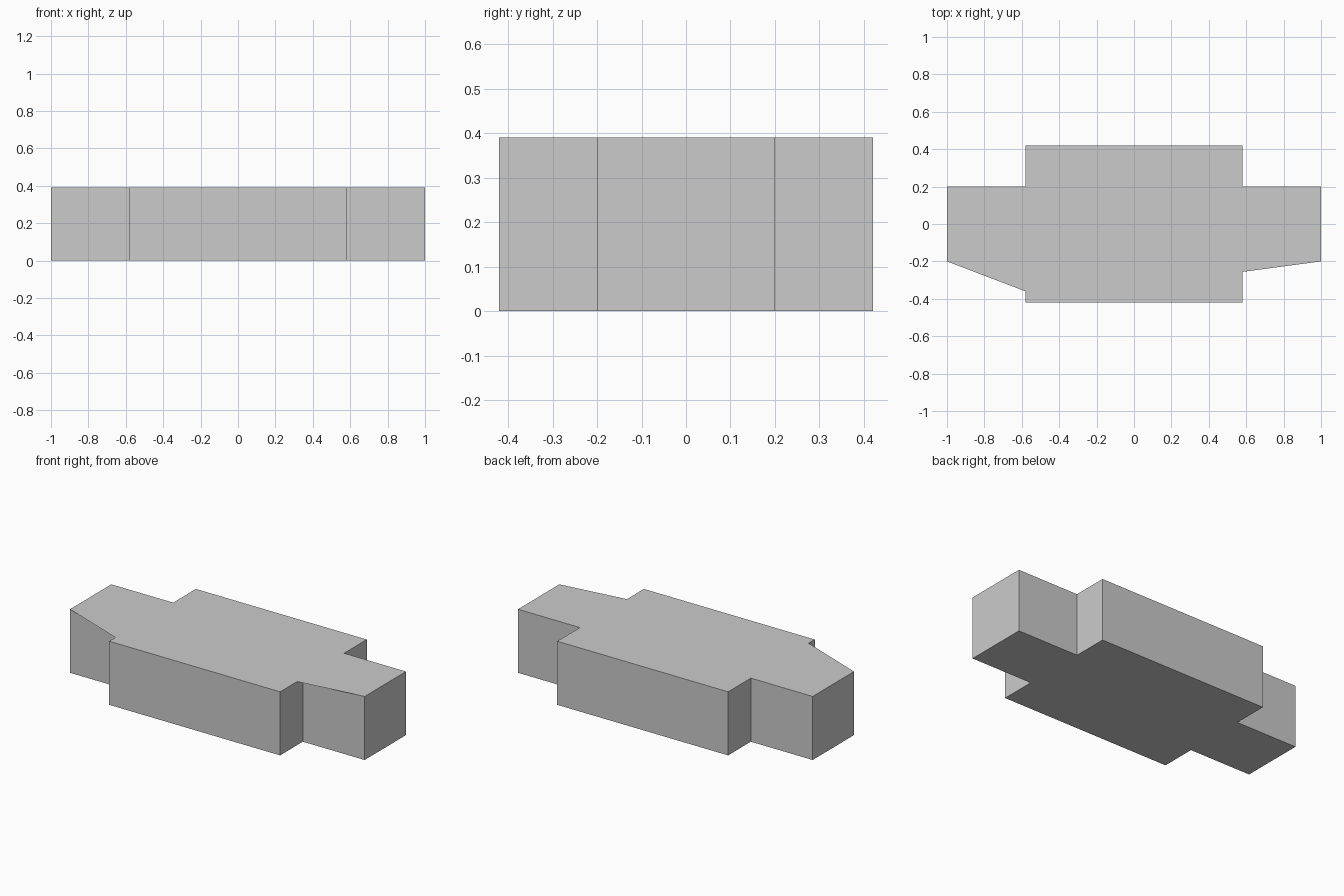
import bpy, bmesh

if "Cube" in bpy.data.objects:
    bpy.data.objects.remove(bpy.data.objects["Cube"])

H = 0.39          # height
X, BX = 1.0, 0.58  # half length of arms, half length of centre block
Y, BY = 0.20, 0.42  # half depth of arms, half depth of centre block


def outline(left_y, right_y):
    """Cross-shaped plan; the two front inner corners can be flared."""
    return [(-X, -Y), (-BX, left_y), (-BX, -BY), (BX, -BY), (BX, right_y), (X, -Y),
            (X, Y), (BX, Y), (BX, BY), (-BX, BY), (-BX, Y), (-X, Y)]


def add_object(name, bm):
    mesh = bpy.data.meshes.new(name)
    bm.to_mesh(mesh)
    bm.free()
    obj = bpy.data.objects.new(name, mesh)
    bpy.context.collection.objects.link(obj)
    return obj


# Cross-shaped body: straight walls and underside
plan = outline(-Y, -Y)
bm = bmesh.new()
low = [bm.verts.new((x, y, 0)) for x, y in plan]
high = [bm.verts.new((x, y, H)) for x, y in plan]
bm.faces.new(low[::-1])
for i in range(len(plan)):
    j = (i + 1) % len(plan)
    bm.faces.new((low[i], low[j], high[j], high[i]))
add_object("body_walls", bm)

# Top surface, overhanging the front of both arms
bm = bmesh.new()
bm.faces.new([bm.verts.new((x, y, H)) for x, y in outline(-0.36, -0.256)])
add_object("top_surface", bm)
